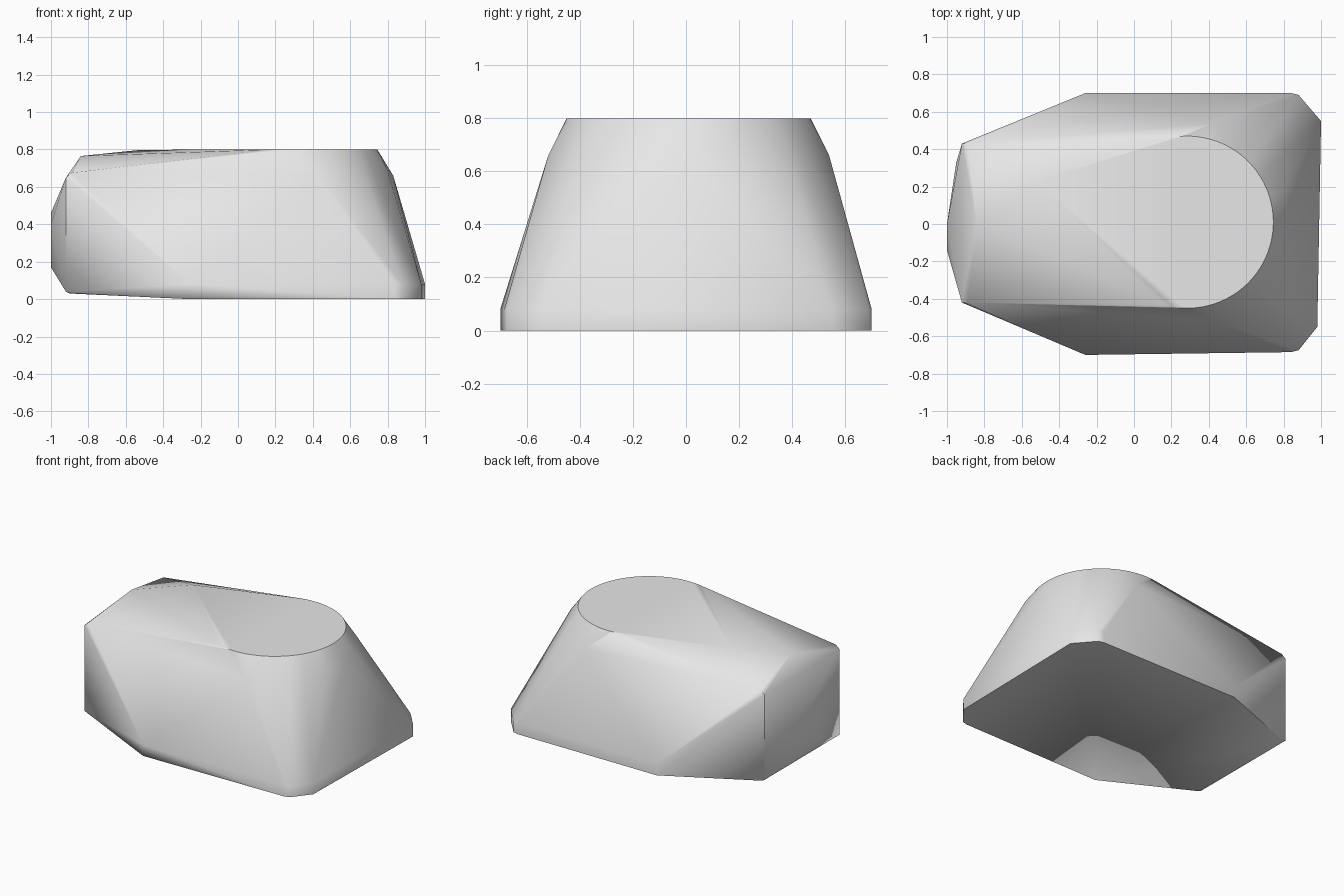
import bpy
import bmesh
from math import radians, cos, sin

cube = bpy.data.objects.get("Cube")
if cube:
    bpy.data.objects.remove(cube, do_unlink=True)

# One plain grey material
grey = bpy.data.materials.new("plain grey")
grey.use_nodes = True
colour = (0.8, 0.8, 0.8, 1.0)
grey.diffuse_color = colour
grey.node_tree.nodes["Principled BSDF"].inputs["Base Color"].default_value = colour


def on_circle(angle, radius, z):
    """Point around the axis of the rounded end."""
    a = radians(angle)
    return (0.285 + radius * cos(a), 0.01 + radius * sin(a), z)


points = []

# Round rim of the flat top
points += [on_circle(-104 + 4 * i, 0.46, 0.8) for i in range(53)]

# Sparse shoulder under the rim
for side in (-1, 1):
    points += [on_circle(side * 75, 0.548, 0.66),
               on_circle(side * 44, 0.53, 0.7),
               on_circle(side * 17, 0.533, 0.7)]
points.append(on_circle(0, 0.545, 0.66))

# Low upright wall around the foot
foot = [(-0.26, 0.70), (0.84, 0.70), (0.88, 0.69), (1.0, 0.55),
        (0.98, -0.55), (0.88, -0.675), (0.84, -0.685), (-0.26, -0.70)]
for x, y in foot:
    points += [(x, y, 0.0), (x, y, 0.08)]

# Blunt narrow end with upright corners
for y in (-0.42, 0.43):
    points += [(-0.92, y, 0.04), (-0.9, y, 0.03),
               (-0.92, y, 0.65), (-0.89, y, 0.675)]
points += [(-0.95, 0.33, 0.3), (-1.0, 0.0, 0.46), (-1.0, -0.14, 0.4),
           (-1.0, -0.05, 0.17), (-0.84, 0.0, 0.765), (-0.52, 0.23, 0.798)]

# Wrap all the outlines in one convex shell
bm = bmesh.new()
for p in points:
    bm.verts.new(p)
bmesh.ops.convex_hull(bm, input=bm.verts[:])
bmesh.ops.delete(bm, geom=[v for v in bm.verts if not v.link_faces], context='VERTS')
bmesh.ops.dissolve_limit(bm, angle_limit=radians(0.2),
                         verts=bm.verts[:], edges=bm.edges[:])
bmesh.ops.recalc_face_normals(bm, faces=bm.faces[:])

mesh = bpy.data.meshes.new("faceted_block")
bm.to_mesh(mesh)
bm.free()
mesh.materials.append(grey)
block = bpy.data.objects.new("faceted_block", mesh)
bpy.context.collection.objects.link(block)

# Soft shading with crisp rim, foot and end corners
bpy.ops.object.select_all(action='DESELECT')
block.select_set(True)
bpy.context.view_layer.objects.active = block
bpy.ops.object.shade_smooth_by_angle(angle=radians(48))
